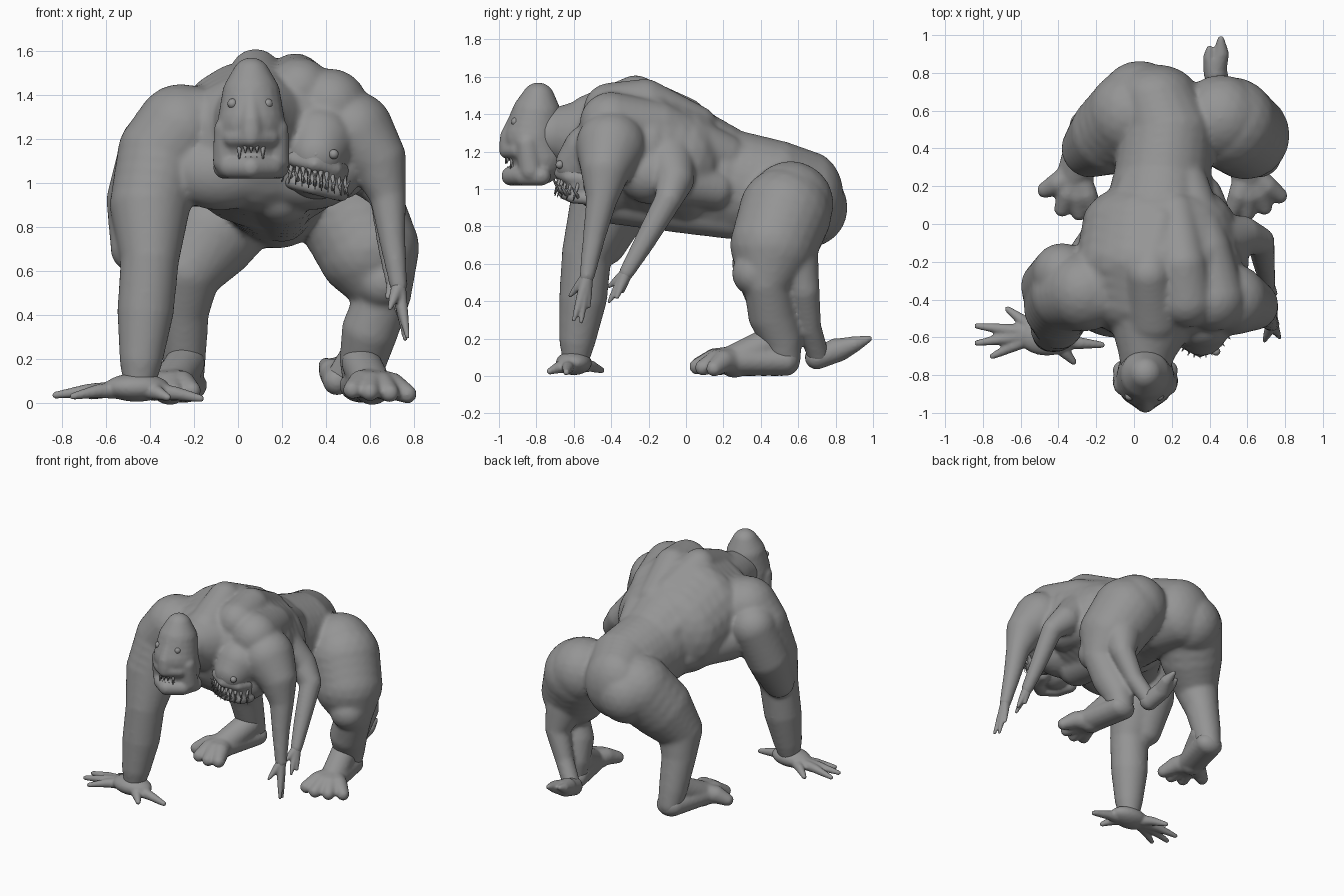
import bpy
import bmesh
from math import ceil
from mathutils import Vector, Matrix

default_cube = bpy.data.objects.get("Cube")
if default_cube:
    bpy.data.objects.remove(default_cube, do_unlink=True)

# One grey skin colour for everything
skin = bpy.data.materials.new("grey_skin")
skin.use_nodes = True
grey = (.3, .3, .3, 1)
skin.diffuse_color = grey
skin.node_tree.nodes["Principled BSDF"].inputs["Base Color"].default_value = grey

# Unit ball copied for every lump of flesh
unit = bmesh.new()
bmesh.ops.create_icosphere(unit, subdivisions=3, radius=1)
unit_points = [v.co.copy() for v in unit.verts]
unit_faces = [[v.index for v in face.verts] for face in unit.faces]
unit.free()


def ball(bm, centre, radius, scale=(1, 1, 1)):
    """Add one ellipsoid of flesh."""
    centre, size = Vector(centre), Vector(scale) * radius
    verts = [bm.verts.new(centre + p * size) for p in unit_points]
    for corners in unit_faces:
        bm.faces.new([verts[i] for i in corners])


def chain(bm, *points, scale=(1, 1, 1)):
    """Sweep a ball through points given as x, y, z, radius."""
    for start, end in zip(points, points[1:]):
        a, b = Vector(start), Vector(end)
        spacing = (a.w + b.w) * min(scale) * .16
        steps = max(1, ceil((b.xyz - a.xyz).length / spacing))
        for i in range(steps + 1):
            p = a.lerp(b, i / steps)
            ball(bm, p.xyz, p.w, scale)


def digits(bm, root, tips, thick, thin, lift):
    """Fan fingers or toes out from a palm, each with a raised knuckle."""
    root = Vector(root)
    for tip in map(Vector, tips):
        knuckle = root.lerp(tip, .55) + Vector((0, 0, lift))
        chain(bm, (*root, thick), (*knuckle, (thick + thin) / 2), (*tip, thin))


def horseshoe(bm, centre, half_width, depth, radius, tilt=0):
    """Curved ridge facing forward, used for jaws, lips and brows."""
    x, y, z = centre
    spots = [(-1, 1), (-.75, .4), (0, 0), (.75, .4), (1, 1)]
    chain(bm, *[(x + u * half_width, y + v * depth, z - u * tilt, radius) for u, v in spots])


def spike(bm, base, tip, radius):
    """Add one pointed tooth."""
    base, tip = Vector(base), Vector(tip)
    axis = tip - base
    turn = axis.to_track_quat('Z', 'Y').to_matrix().to_4x4()
    bmesh.ops.create_cone(bm, cap_ends=True, segments=8, radius1=radius, radius2=.002,
                          depth=axis.length, matrix=Matrix.Translation((base + tip) / 2) @ turn)


def finish(name, bm, voxel=None, smoothing=0):
    """Turn the flesh into an object, fused and smoothed when voxel is set."""
    mesh = bpy.data.meshes.new(name)
    for face in bm.faces:
        face.smooth = True
    bm.to_mesh(mesh)
    bm.free()
    mesh.materials.append(skin)
    obj = bpy.data.objects.new(name, mesh)
    bpy.context.collection.objects.link(obj)
    if voxel:
        fuse = obj.modifiers.new("fuse", 'REMESH')
        fuse.mode = 'VOXEL'
        fuse.voxel_size = voxel
        fuse.use_smooth_shade = True
        relax = obj.modifiers.new("relax", 'SMOOTH')
        relax.factor = .5
        relax.iterations = smoothing


# Torso: broad chest, narrow loin, pelvis
body = bmesh.new()
chain(body, (.13, -.4, 1.19, .33), (.13, -.2, 1.2, .37), (.13, 0, 1.13, .34),
      scale=(1.2, .7, 1))
chain(body, (.13, 0, 1.12, .34), (.15, .25, 1.03, .29), (.18, .5, .98, .28),
      (.12, .67, .95, .25), scale=(.9, .7, 1))
# Back hump, shoulder blades, spine ridges and flank muscles
chain(body, (.1, -.5, 1.36, .15), (.08, -.27, 1.49, .12), (.14, 0, 1.39, .1))
chain(body, (.28, -.4, 1.42, .15), (.26, -.22, 1.46, .13), (.22, .05, 1.33, .12))
chain(body, (-.2, -.38, 1.28, .16), (-.08, -.15, 1.33, .13), (.02, .2, 1.18, .11))
chain(body, (.42, -.4, 1.35, .17), (.38, -.15, 1.33, .14), (.28, .2, 1.18, .12))
chain(body, (-.2, -.2, 1.05, .16), (-.06, .1, 1, .11))
chain(body, (.45, -.2, 1.08, .16), (.36, .15, 1, .11))
# Chest and belly
for side in (-.08, .32):
    ball(body, (side, -.45, 1.05), .22, (1.1, .7, .8))
chain(body, (.2, -.38, .95, .14), (.2, 0, .89, .13), (.2, .25, .86, .13))
# Neck and the dome of the second head
chain(body, (.1, -.45, 1.26, .24), (.07, -.64, 1.29, .16), (.06, -.76, 1.28, .13))
chain(body, (.37, -.35, 1.18, .2), (.37, -.5, 1.19, .165), (.36, -.57, 1.13, .13))
# Buttocks
ball(body, (.03, .65, .9), .215)
ball(body, (.46, .56, .92), .23)

# Right leg
chain(body, (-.01, .58, .92, .24), (-.12, .48, .77, .22), (-.23, .4, .6, .155),
      (-.25, .44, .42, .12), (-.245, .5, .2, .1), (-.24, .53, .09, .085))
# Left leg with kneecap
chain(body, (.51, .53, .87, .25), (.59, .47, .7, .235), (.665, .43, .5, .125),
      (.6, .46, .33, .13), (.57, .51, .2, .11), (.56, .53, .09, .085))
ball(body, (.66, .37, .55), .125)
# Spare hind leg, tucked behind the left one
chain(body, (.6, .57, .62, .14), (.63, .63, .46, .085), (.55, .66, .26, .065),
      (.45, .71, .1, .06))
# Great right arm with deltoid, elbow and forearm bulges
chain(body, (-.26, -.36, 1.24, .21), (-.35, -.37, 1.13, .2), (-.4, -.44, .9, .185),
      (-.4, -.53, .66, .135), (-.42, -.55, .42, .13), (-.44, -.58, .2, .1),
      (-.45, -.59, .08, .07))
chain(body, (-.38, -.26, 1.16, .16), (-.45, -.33, .92, .15), (-.47, -.43, .7, .11))
# Two withered left arms
chain(body, (.52, -.4, 1.23, .19), (.63, -.43, 1.11, .135), (.68, -.45, .95, .085),
      (.7, -.49, .75, .062), (.73, -.53, .53, .042))
chain(body, (.4, -.1, 1.18, .16), (.57, -.06, 1.05, .105), (.67, -.09, .95, .075),
      (.69, -.22, .72, .058), (.71, -.32, .55, .042))
finish("body", body, .014, 10)

# Hand of the great arm
hand = bmesh.new()
ball(hand, (-.46, -.6, .07), .13, (1.15, .75, .5))
digits(hand, (-.5, -.58, .06),
       [(-.67, -.45, .03), (-.83, -.54, .035), (-.83, -.63, .035), (-.75, -.7, .03)],
       .045, .017, .01)
digits(hand, (-.42, -.62, .06), [(-.32, -.73, .025), (-.17, -.64, .02)], .045, .018, .005)
finish("great_hand", hand, .01, 3)

# Withered hands
for label, wrist, tips in (
        ("front", (.73, -.53, .53), [(.77, -.6, .3), (.76, -.56, .29), (.74, -.52, .37),
                                     (.69, -.62, .43)]),
        ("rear", (.71, -.32, .55), [(.73, -.41, .4), (.75, -.37, .42), (.71, -.34, .45),
                                    (.68, -.41, .48)])):
    hand = bmesh.new()
    digits(hand, wrist, tips, .034, .011, 0)
    finish(label + "_withered_hand", hand, .008, 2)

# Feet
for label, heel, ball_of_foot, tips in (
        ("right", (-.24, .53, .08), (-.31, .26, .08),
         [(-.47, .18, .045), (-.38, .08, .05), (-.29, .06, .05), (-.21, .07, .055)]),
        ("left", (.56, .53, .08), (.61, .26, .08),
         [(.52, .07, .06), (.6, .06, .05), (.69, .09, .045), (.77, .15, .04)])):
    foot = bmesh.new()
    chain(foot, (*heel, .08), (*ball_of_foot, .08), scale=(1.25, 1, 1))
    chain(foot, (heel[0], heel[1] - .07, .18, .09), (*ball_of_foot, .09))
    digits(foot, ball_of_foot, tips, .08, .043, .02)
    finish(label + "_foot", foot, .012, 4)

spare = bmesh.new()
chain(spare, (.45, .7, .1, .065), (.43, .82, .14, .062), (.46, .9, .17, .043),
      (.46, .98, .2, .018))
chain(spare, (.43, .8, .14, .062), (.4, .88, .17, .035), (.4, .93, .19, .017))
finish("spare_foot", spare, .01, 3)

# Main head: tall crown, broad cheeks, open jaw, lip, brow and nose
head = bmesh.new()
chain(head, (.06, -.79, 1.48, .09), (.06, -.8, 1.39, .135), (.06, -.82, 1.27, .155),
      (.06, -.79, 1.17, .15))
ball(head, (.06, -.8, 1.11), .1, (1.5, 1, .85))
for side in (-.05, .17):
    chain(head, (side, -.85, 1.24, .06), (side, -.83, 1.1, .065))
horseshoe(head, (.06, -.935, 1.07), .12, .16, .053)
horseshoe(head, (.06, -.955, 1.205), .11, .14, .045)
horseshoe(head, (.06, -.905, 1.4), .09, .07, .035)
chain(head, (.06, -.9, 1.38, .045), (.06, -.945, 1.28, .05), (.06, -.945, 1.23, .055))
finish("main_head", head, .011, 5)

# Second head, sunk into the chest, with a tilted mouth
head = bmesh.new()
chain(head, (.37, -.5, 1.19, .16), (.36, -.57, 1.13, .125))
ball(head, (.36, -.54, 1.02), .12, (1.15, 1, .8))
horseshoe(head, (.35, -.67, 1.085), .12, .12, .036, .03)
horseshoe(head, (.35, -.65, .98), .12, .12, .036, .03)
finish("second_head", head, .011, 6)

# Eyes
eyes = bmesh.new()
for x in (-.025, .135):
    ball(eyes, (x, -.912, 1.36), .023)
for x in (.355, .435):
    ball(eyes, (x, -.675, 1.13), .022)
finish("eyes", eyes)

# Teeth: upper and lower rows of both mouths
teeth = bmesh.new()
for i in range(-3, 4):
    u = i / 3
    back = .06 * u * u
    length = .085 if abs(i) == 2 else .05
    x = .06 + .08 * u
    spike(teeth, (x, -.955 + back, 1.185), (x, -.965 + back, 1.185 - length), .015)
    spike(teeth, (x, -.945 + back, 1.085), (x, -.955 + back, 1.085 + length * .7), .014)
for i in range(-5, 6):
    u = i / 5
    x, y, drop = .35 + .13 * u, -.675 + .1 * u * u, .035 * u
    spike(teeth, (x, y, 1.065 - drop), (x + .02 * u, y - .03, .97 - drop), .012)
    spike(teeth, (x, y, .99 - drop), (x + .03 * u, y - .035, 1.045 - drop), .011)
finish("teeth", teeth)
